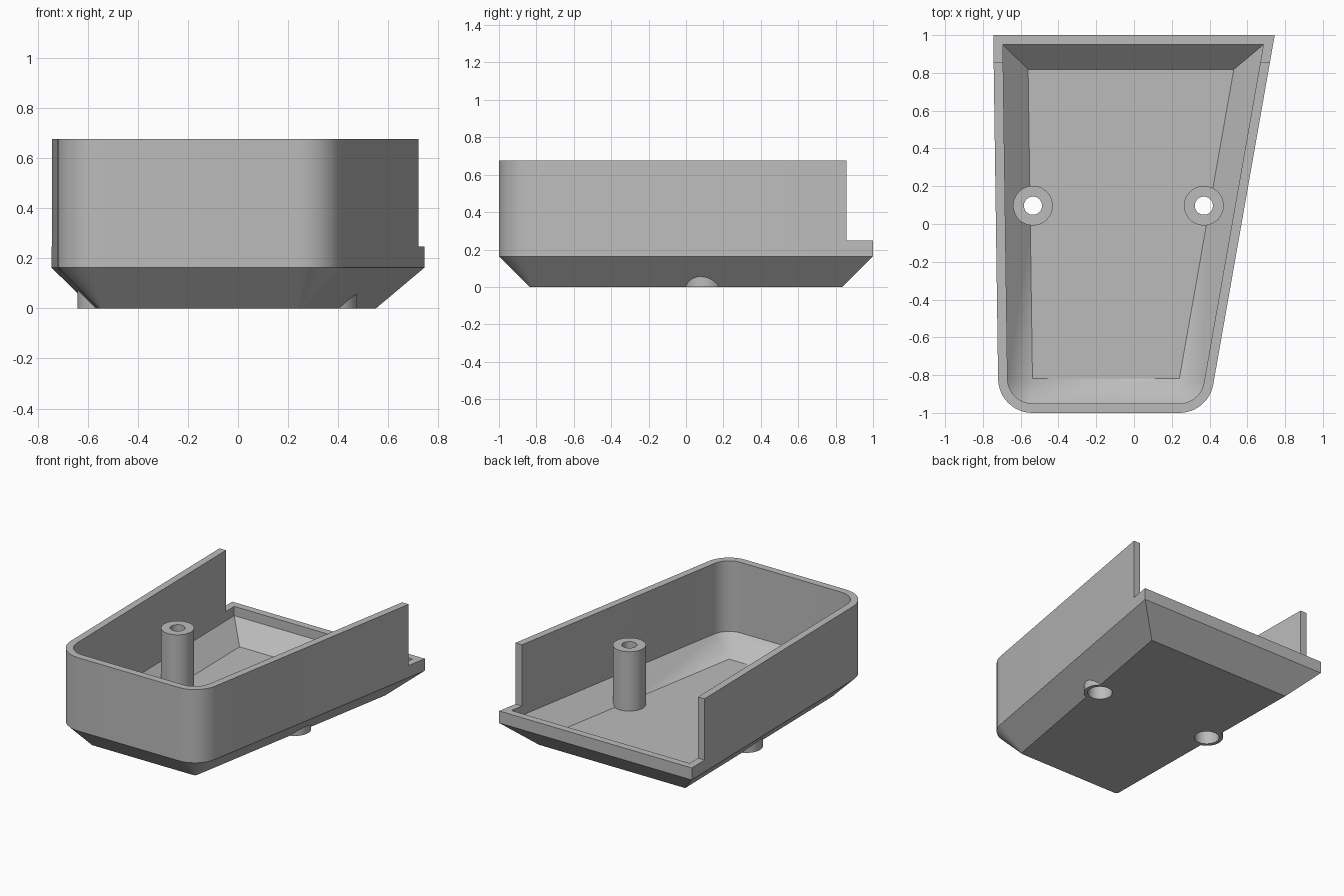
import bpy, bmesh, math
from mathutils import Vector

cube = bpy.data.objects.get("Cube")
if cube:
    bpy.data.objects.remove(cube, do_unlink=True)

grey = bpy.data.materials.new("plain grey")
grey.use_nodes = True
colour = (0.5, 0.5, 0.5, 1)
grey.diffuse_color = colour
grey.node_tree.nodes["Principled BSDF"].inputs["Base Color"].default_value = colour

TOP, LIP, BEVEL, WALL, FLOOR = 0.675, 0.247, 0.163, 0.05, 0.05
ROUND = 0.182          # front corner radius, shrinks to a point at the floor
NOTCH_Y = 0.857        # side walls stop here
corners = [Vector(c) for c in ((-0.717, -1), (0.393, -1), (0.745, 1), (-0.745, 1))]


def make_object(name, bm):
    bmesh.ops.recalc_face_normals(bm, faces=bm.faces)
    mesh = bpy.data.meshes.new(name)
    bm.to_mesh(mesh)
    bm.free()
    mesh.materials.append(grey)
    obj = bpy.data.objects.new(name, mesh)
    bpy.context.collection.objects.link(obj)
    return obj


def outline(d, steps=12):
    """Tapered outline moved inward by d, with its two front corners rounded."""
    points = []
    for i, p in enumerate(corners):
        a = (p - corners[i - 1]).normalized()
        b = (corners[(i + 1) % 4] - p).normalized()
        n1, n2 = Vector((-a.y, a.x)), Vector((-b.y, b.x))
        mitre = (n1 + n2) / (1 + n1.dot(n2))
        if i > 1:
            points.append(p + mitre * d)
            continue
        start = math.atan2(-n1.y, -n1.x)
        turn = math.acos(n1.dot(n2))
        for s in range(steps + 1):
            t = start + turn * s / steps
            points.append(p + mitre * ROUND + Vector((math.cos(t), math.sin(t))) * (ROUND - d))
    return points


def cylinder(name, x, y, radius, z0, z1):
    bm = bmesh.new()
    bmesh.ops.create_cone(bm, cap_ends=True, segments=48, radius1=radius, radius2=radius, depth=z1 - z0)
    bmesh.ops.translate(bm, verts=bm.verts, vec=(x, y, (z0 + z1) / 2))
    return make_object(name, bm)


def combine(target, tool, operation):
    bpy.context.view_layer.objects.active = target
    mod = target.modifiers.new("combine", "BOOLEAN")
    mod.operation, mod.solver, mod.object = operation, "EXACT", tool
    bpy.ops.object.modifier_apply(modifier=mod.name)
    bpy.data.objects.remove(tool, do_unlink=True)


# Tray shell: outer skin up, over the rim, and down to the floor
bm = bmesh.new()
profile = [(BEVEL, 0), (0, BEVEL), (0, TOP), (WALL, TOP), (WALL, FLOOR + ROUND - WALL), (ROUND, FLOOR)]
rings = [[bm.verts.new((p.x, p.y, z)) for p in outline(d)] for d, z in profile]
for low, high in zip(rings, rings[1:]):
    for i in range(len(low)):
        j = (i + 1) % len(low)
        bm.faces.new((low[i], low[j], high[j], high[i]))
bm.faces.new(rings[0][::-1])
bm.faces.new(rings[-1])
bmesh.ops.remove_doubles(bm, verts=bm.verts, dist=0.0005)
tray = make_object("tray_shell", bm)

# Open back: remove the wall above the low lip
bm = bmesh.new()
bmesh.ops.create_cube(bm, size=2)
bmesh.ops.translate(bm, verts=bm.verts, vec=(0, NOTCH_Y + 1, LIP + 1))
combine(tray, make_object("back_cutter", bm), "DIFFERENCE")

# Screw posts with a through bore and a wide recess from below
for x in (-0.535, 0.37):
    y = 0.097
    combine(tray, cylinder("post", x, y, 0.105, 0, 0.465), "UNION")
    combine(tray, cylinder("bore", x, y, 0.048, -0.1, 0.6), "DIFFERENCE")
    combine(tray, cylinder("recess", x, y, 0.08, -0.1, 0.3), "DIFFERENCE")

bpy.ops.object.select_all(action="DESELECT")
tray.select_set(True)
bpy.context.view_layer.objects.active = tray
bpy.ops.object.shade_smooth_by_angle(angle=math.radians(25))
